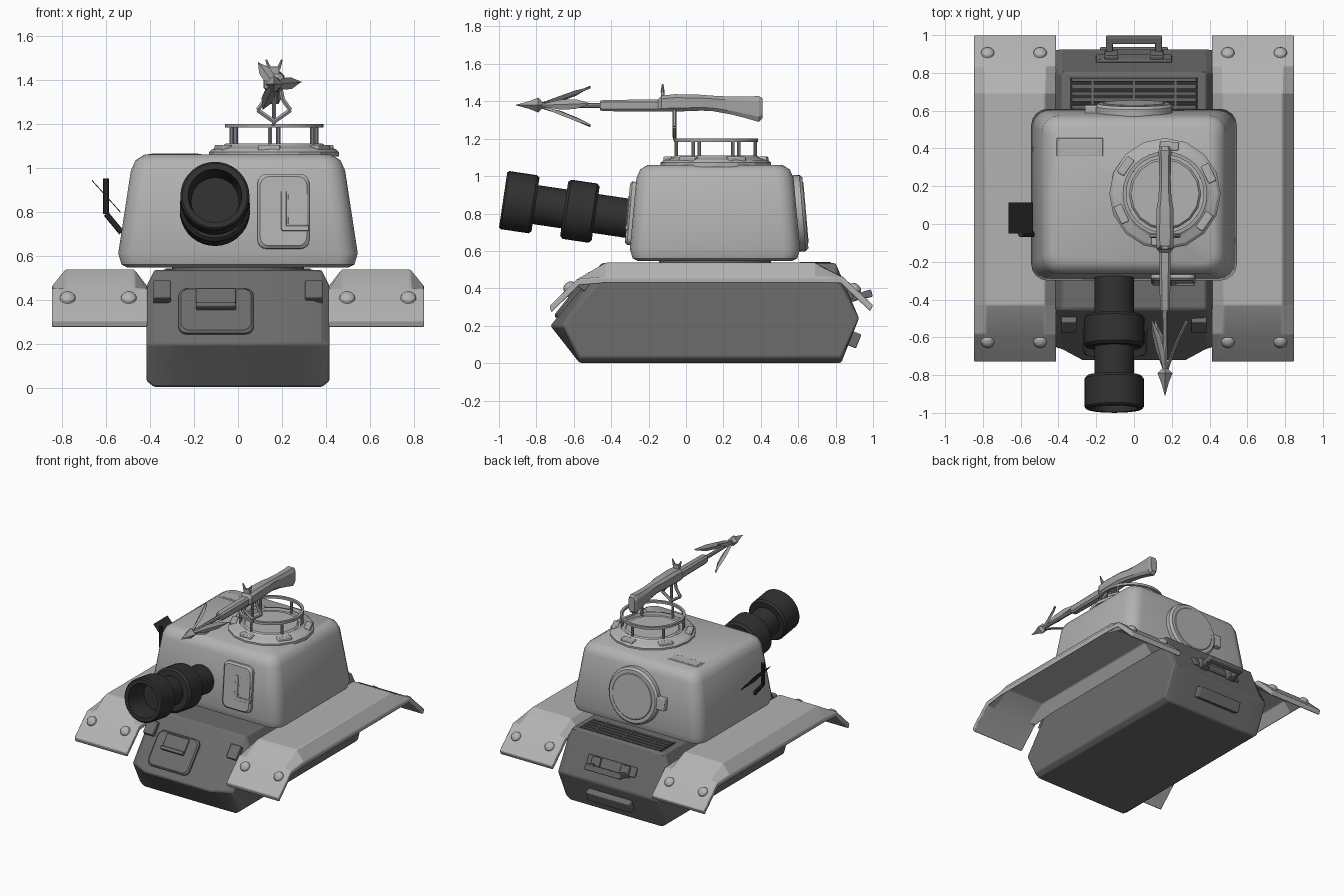
import bpy, bmesh
from math import pi, sin, cos, radians
from mathutils import Matrix, Vector

if "Cube" in bpy.data.objects:
    bpy.data.objects.remove(bpy.data.objects["Cube"])


def material(name, v):
    m = bpy.data.materials.new(name)
    m.use_nodes = True
    m.diffuse_color = (v, v, v, 1)
    m.node_tree.nodes["Principled BSDF"].inputs["Base Color"].default_value = (v, v, v, 1)
    return m


LIGHT = material("light grey armour", 0.45)
HULL = material("dark grey hull", 0.15)
BLACK = material("near black metal", 0.03)
STEEL = material("weapon grey", 0.37)


def finish(name, bm, mat, bevel=0, segments=2, angle=30):
    bmesh.ops.recalc_face_normals(bm, faces=bm.faces)
    mesh = bpy.data.meshes.new(name)
    bm.to_mesh(mesh)
    bm.free()
    mesh.materials.append(mat)
    ob = bpy.data.objects.new(name, mesh)
    bpy.context.collection.objects.link(ob)
    if bevel:
        mod = ob.modifiers.new("soft edges", "BEVEL")
        mod.width, mod.segments, mod.limit_method = bevel, segments, "ANGLE"
    bpy.ops.object.select_all(action="DESELECT")
    bpy.context.view_layer.objects.active = ob
    ob.select_set(True)
    bpy.ops.object.shade_smooth_by_angle(angle=radians(angle))
    return ob


def loft(name, rings, mat, caps=True, bevel=0, angle=30):
    """Skin a list of closed rings."""
    bm = bmesh.new()
    rows = [[bm.verts.new(p) for p in ring] for ring in rings]
    for a, b in zip(rows, rows[1:]):
        for i in range(len(a)):
            j = (i + 1) % len(a)
            bm.faces.new((a[i], a[j], b[j], b[i]))
    if caps:
        bm.faces.new(rows[0])
        bm.faces.new(rows[-1])
    return finish(name, bm, mat, bevel, 2, angle)


def lathe(name, profile, mat, at, axis=(0, 0, 1), sides=32, caps=True, angle=30):
    """Turn (radius, height) points about an axis through a point."""
    rot = Vector(axis).to_track_quat("Z", "Y")
    rings = [[Vector(at) + rot @ Vector((r * cos(t), r * sin(t), h))
              for t in (2 * pi * i / sides for i in range(sides))] for r, h in profile]
    return loft(name, rings, mat, caps, 0, angle)


def box(name, at, size, mat, tilt=0, turn=0, bevel=0.006):
    bm = bmesh.new()
    m = (Matrix.Translation(at) @ Matrix.Rotation(turn, 4, "Z")
         @ Matrix.Rotation(tilt, 4, "X") @ Matrix.Diagonal((*size, 1)))
    bmesh.ops.create_cube(bm, size=1, matrix=m)
    return finish(name, bm, mat, bevel)


def stick(name, p, q, r1, r2, mat, sides=10):
    d = Vector(q) - Vector(p)
    return lathe(name, [(r1, 0), (r2, d.length)], mat, p, d, sides)


def rounded(hx, hy, r, steps=4):
    """Rounded rectangle outline."""
    pts = []
    for k, (sx, sy) in enumerate(((1, 1), (-1, 1), (-1, -1), (1, -1))):
        for i in range(steps + 1):
            t = pi / 2 * (k + i / steps)
            pts.append((sx * (hx - r) + r * cos(t), sy * (hy - r) + r * sin(t)))
    return pts


def plate(name, at, hx, hy, r, thick, mat, tilt):
    """Rounded plate standing off a tilted surface."""
    m = Matrix.Translation(at) @ Matrix.Rotation(tilt, 4, "X")
    rings = [[m @ Vector((x, y, h)) for x, y in rounded(hx - c, hy - c, r)]
             for h, c in ((-0.02, 0), (thick * 0.6, 0), (thick, thick * 0.4))]
    return loft(name, rings, mat)


# Hull: side profiles lofted across the width, nose corners cut back
def hull_ring(x, nose, top, bottom):
    return [(x, -0.57, bottom), (x, nose, 0.2), (x, -0.45, top),
            (x, 0.80, top), (x, 0.925, 0.24), (x, 0.83, bottom)]


half = [(0.417, -0.655, 0.46, 0.03), (0.38, -0.665, 0.535, 0.002), (0.27, -0.725, 0.535, 0.002)]
rings = [hull_ring(-h[0], *h[1:]) for h in half] + [hull_ring(*h) for h in half[::-1]]
loft("hull", rings, HULL, bevel=0.01, angle=20)

# Hull front hatch, handle and brackets
FRONT = 0.895
plate("hull_hatch", (-0.1, -0.607, 0.34), 0.17, 0.13, 0.04, 0.025, HULL, FRONT)
box("hull_hatch_handle", (-0.1, -0.58, 0.40), (0.18, 0.10, 0.05), HULL, FRONT)
box("hull_hatch_grip", (-0.1, -0.62, 0.36), (0.18, 0.025, 0.07), HULL, FRONT)
for s in (-1, 1):
    box("front_bracket", (s * 0.345, -0.53, 0.435), (0.08, 0.1, 0.05), HULL, FRONT)

# Engine grille behind the turret
box("grille_bed", (0, 0.69, 0.534), (0.68, 0.17, 0.006), BLACK, bevel=0)
for i in range(5):
    box("grille_slat", (0, 0.62 + i * 0.036, 0.537), (0.66, 0.018, 0.008), HULL, 0.15, bevel=0.002)
for s in (-1, 0, 1):
    box("grille_rib", (s * 0.22, 0.69, 0.537), (0.012, 0.16, 0.009), HULL, bevel=0)

# Rear handle and step
REAR = -1.13
box("rear_handle_plate", (0, 0.875, 0.375), (0.40, 0.07, 0.02), HULL, REAR)
for s in (-1, 1):
    box("rear_handle_foot", (s * 0.12, 0.885, 0.37), (0.07, 0.08, 0.05), HULL, REAR)
    box("rear_handle_arm", (s * 0.13, 0.935, 0.36), (0.035, 0.11, 0.035), HULL, 0.3)
box("rear_handle_bar", (0, 0.975, 0.37), (0.295, 0.04, 0.04), HULL, 0.3)
box("rear_step", (0, 0.90, 0.125), (0.36, 0.08, 0.05), HULL, -1.95)

# Fenders: folded sheets with sloped edges on both sides, and bolts
path = [(-0.73, 0.305), (-0.58, 0.45), (-0.43, 0.537), (0.69, 0.537), (0.84, 0.46), (1.0, 0.31)]
for s in (-1, 1):
    rings = []
    for y, z in path:
        edge = min(z, 0.46)
        top = [(0.412, edge), (0.472, z), (0.785, z), (0.847, edge)]
        under = [(x, y * 0.985, h - 0.033) for x, h in top[::-1]]
        rings.append([(s * x, y, h) for x, h in top] + [(s * x, v, h) for x, v, h in under])
    loft("fender", rings, LIGHT, bevel=0.006, angle=20)
    for x in (0.497, 0.775):
        for y, z, n in ((-0.625, 0.407, -1), (0.905, 0.398, 1)):
            dome = [(0.036 * cos(a), 0.026 * sin(a)) for a in (0, 0.5, 1.0, 1.5)]
            lathe("fender_bolt", dome, LIGHT, (s * x, y, z), (0, n, 1), 16)

# Turret
rings = [[(x, y + 0.155, z) for x, y in rounded(hx, hy, r)] for z, hx, hy, r in
         ((0.545, 0.50, 0.41, 0.07), (0.56, 0.53, 0.44, 0.08), (0.61, 0.545, 0.455, 0.09),
          (0.99, 0.487, 0.42, 0.09), (1.035, 0.465, 0.40, 0.08), (1.06, 0.425, 0.36, 0.06))]
loft("turret", rings, LIGHT, angle=35)
lathe("turret_ring", [(0.30, 0.52), (0.30, 0.56)], HULL, (0, 0.155, 0))

# Turret hatches: front door, roof plate, round rear hatch
DOOR = pi / 2 - 0.087
plate("front_door", (0.207, -0.283, 0.80), 0.118, 0.17, 0.04, 0.03, LIGHT, DOOR)
box("door_latch_upright", (0.208, -0.31, 0.805), (0.024, 0.175, 0.016), LIGHT, DOOR, bevel=0.003)
box("door_latch_foot", (0.26, -0.317, 0.725), (0.125, 0.024, 0.016), LIGHT, DOOR, bevel=0.003)
box("door_panel", (0.272, -0.309, 0.81), (0.09, 0.14, 0.008), LIGHT, DOOR, bevel=0.003)
box("roof_plate", (-0.287, 0.407, 1.058), (0.245, 0.095, 0.008), LIGHT, bevel=0.002)
box("roof_plate_centre", (-0.287, 0.407, 1.060), (0.215, 0.07, 0.008), LIGHT, bevel=0.002)
lathe("rear_hatch", [(0.205, -0.02), (0.205, 0.035), (0.19, 0.05), (0.165, 0.05), (0.16, 0.054)],
      LIGHT, (0, 0.588, 0.80), (0, 1, 0.087))
box("rear_hatch_hinge", (-0.225, 0.605, 0.80), (0.07, 0.09, 0.05), LIGHT, -DOOR)

# Main gun: one turned barrel with two sleeves and a bore
gun = [(0.105, -0.08), (0.105, 0.17), (0.145, 0.17), (0.16, 0.185), (0.16, 0.325), (0.145, 0.34),
       (0.105, 0.34), (0.105, 0.495), (0.145, 0.495), (0.157, 0.51), (0.157, 0.66), (0.148, 0.67),
       (0.122, 0.67), (0.115, 0.60), (0.108, 0.50)]
lathe("main_gun", gun, BLACK, (-0.105, -0.315, 0.775), (0, -1, 0.148), 36)

# Side mirror and its bent arm
elbow = [(-0.53, -0.055, 0.705), (-0.60, -0.055, 0.79), (-0.60, -0.055, 0.95)]
for p, q in zip(elbow, elbow[1:]):
    stick("mirror_arm", p, q, 0.014, 0.014, BLACK)
mirror = [[(x, y, z) for y, z in ((-0.05, z0), (0.115, z0), (0.115, z0 + 0.006), (-0.05, z0 + 0.006))]
          for x, z0 in ((-0.665, 0.94), (-0.535, 0.795))]
loft("side_mirror", mirror, BLACK)

# Cupola with clips, posts and guard rail
cx, cy = 0.164, 0.16
lathe("cupola", [(0.295, 1.05), (0.295, 1.072), (0.28, 1.085), (0.235, 1.10), (0.22, 1.11),
                 (0.215, 1.09), (0.19, 1.09), (0.18, 1.10)], LIGHT, (cx, cy, 0), sides=16, angle=15)
for i in range(6):
    a = pi / 3 * i + radians(25)
    c, d = cos(a), sin(a)
    stick("rail_post", (cx + 0.212 * c, cy + 0.212 * d, 1.08),
          (cx + 0.212 * c, cy + 0.212 * d, 1.19), 0.010, 0.010, STEEL)
    box("cupola_clip", (cx + 0.255 * c, cy + 0.255 * d, 1.09), (0.10, 0.045, 0.028), LIGHT, 0, a + pi / 2)
lathe("guard_rail", [(0.205, 1.182), (0.224, 1.182), (0.224, 1.20), (0.205, 1.20), (0.205, 1.182)],
      STEEL, (cx, cy, 0), caps=False)

# Harpoon gun: stock and receiver lofted along y
hx = 0.164
stock = [(-0.46, 0.024, 1.352, 1.402), (-0.44, 0.027, 1.347, 1.407), (-0.15, 0.03, 1.346, 1.410),
         (-0.13, 0.045, 1.345, 1.430), (-0.06, 0.047, 1.345, 1.438), (0.08, 0.045, 1.35, 1.435),
         (0.14, 0.034, 1.348, 1.43), (0.24, 0.03, 1.33, 1.425), (0.32, 0.032, 1.31, 1.425),
         (0.39, 0.034, 1.29, 1.428), (0.41, 0.026, 1.31, 1.415)]
rings = [[(hx + x * w, y, (lo + hi) / 2 + z * (hi - lo) / 2)
          for x, z in ((1, .6), (.6, 1), (-.6, 1), (-1, .6), (-1, -.6), (-.6, -1), (.6, -1), (1, -.6))]
         for y, w, lo, hi in stock]
loft("harpoon_stock", rings, STEEL, angle=20)
stick("harpoon_shaft", (hx, -0.45, 1.378), (hx, -0.80, 1.378), 0.015, 0.012, STEEL)
lathe("harpoon_head", [(0.008, 0), (0.04, 0.03), (0.02, 0.08), (0.001, 0.15)],
      STEEL, (hx, -0.76, 1.38), (0, -1, 0), 4)

# Three swept barbs
for deg in (5, 125, 245):
    a = radians(deg)
    out, side = Vector((cos(a), 0, sin(a))), Vector((-sin(a), 0, cos(a)))
    rings = []
    for y, r, w in ((-0.77, 0.01, 0.007), (-0.67, 0.045, 0.027), (-0.59, 0.08, 0.026), (-0.51, 0.12, 0.001)):
        mid = Vector((hx, y, 1.378)) + out * r
        rings.append([mid + side * w, mid + out * 0.009, mid - side * w, mid - out * 0.009])
    loft("harpoon_barb", rings, STEEL, angle=15)

# Yoke on the rail and forked sight
stick("yoke_pin", (hx, -0.06, 1.19), (hx, -0.06, 1.35), 0.010, 0.010, STEEL)
for s in (-1, 1):
    yoke = [(hx, -0.062, 1.21), (hx + s * 0.075, -0.062, 1.262), (hx + s * 0.04, -0.062, 1.31),
            (hx + s * 0.03, -0.062, 1.36)]
    for p, q in zip(yoke, yoke[1:]):
        stick("yoke_arm", p, q, 0.011, 0.011, STEEL, 6)
    stick("sight_horn", (hx + s * 0.02, -0.125, 1.45), (hx + s * 0.036, -0.125, 1.492), 0.011, 0.004, STEEL, 6)
box("sight_base", (hx, -0.125, 1.44), (0.05, 0.018, 0.04), STEEL, bevel=0.003)
